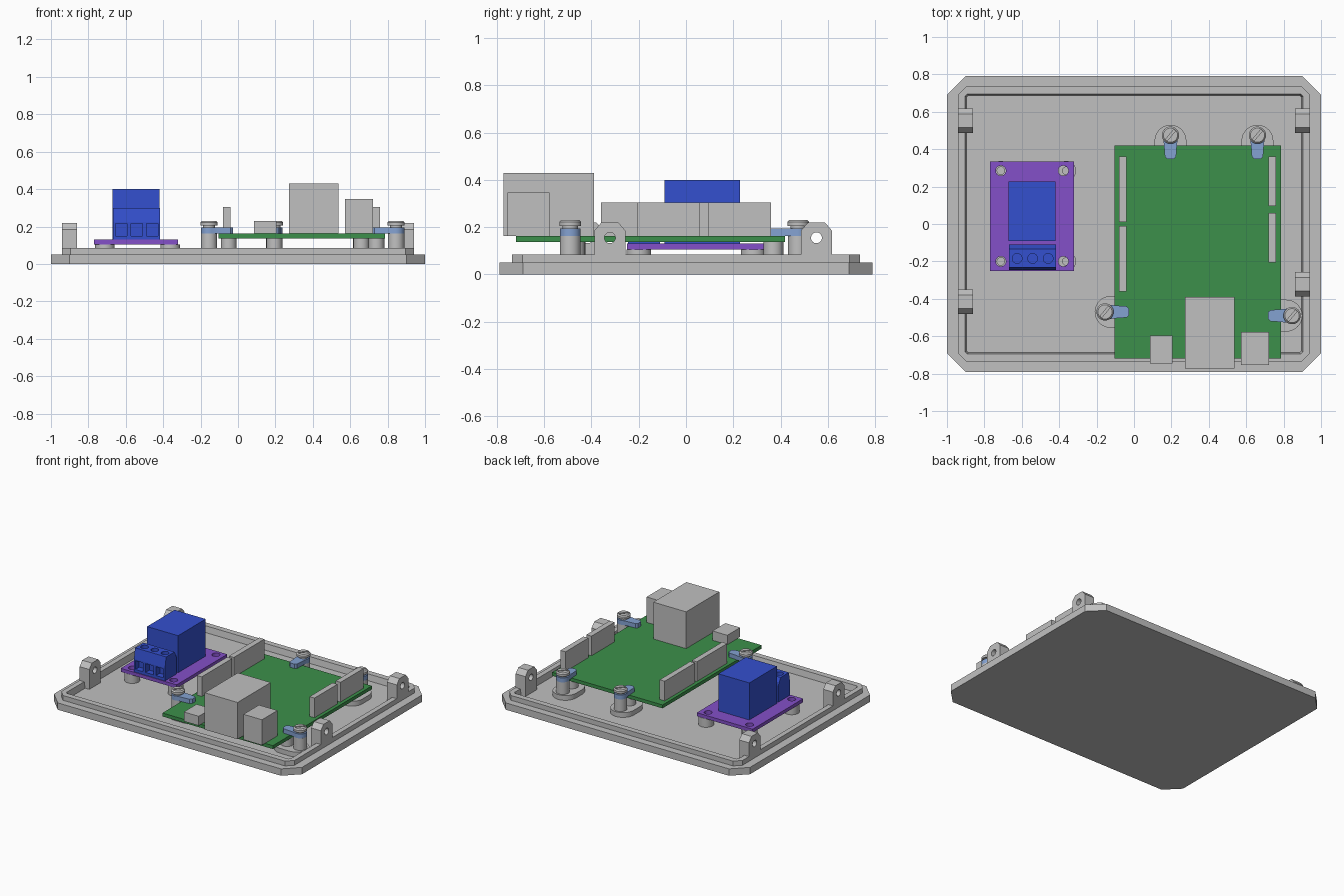
import bpy, bmesh, math
from mathutils import Matrix, Vector

if "Cube" in bpy.data.objects:
    bpy.data.objects.remove(bpy.data.objects["Cube"])


def mat(name, rgb):
    m = bpy.data.materials.new(name)
    m.diffuse_color = (*rgb, 1)
    m.use_nodes = True
    m.node_tree.nodes["Principled BSDF"].inputs["Base Color"].default_value = m.diffuse_color
    return m


GREY = mat("light grey plastic", (0.53, 0.53, 0.53))
GREEN = mat("circuit green", (0.045, 0.28, 0.07))
PURPLE = mat("board purple", (0.23, 0.08, 0.58))
BLUE = mat("relay blue", (0.034, 0.08, 0.62))
CLIP = mat("clip pale blue", (0.23, 0.36, 0.64))


def finish(bm, name, m, smooth=False):
    bmesh.ops.recalc_face_normals(bm, faces=bm.faces)
    me = bpy.data.meshes.new(name)
    bm.to_mesh(me)
    bm.free()
    o = bpy.data.objects.new(name, me)
    bpy.context.collection.objects.link(o)
    if m:
        me.materials.append(m)
    if smooth:
        bpy.ops.object.select_all(action='DESELECT')
        o.select_set(True)
        bpy.context.view_layer.objects.active = o
        bpy.ops.object.shade_smooth_by_angle(angle=math.radians(35))
    return o


def loft(name, loops, m, smooth=False):
    """Bridge equal-length point loops and cap both ends."""
    bm = bmesh.new()
    rings = [[bm.verts.new(p) for p in lp] for lp in loops]
    n = len(rings[0])
    for a, b in zip(rings, rings[1:]):
        for i in range(n):
            j = (i + 1) % n
            bm.faces.new((a[i], a[j], b[j], b[i]))
    bm.faces.new(rings[0])
    bm.faces.new(rings[-1])
    return finish(bm, name, m, smooth)


def box(name, x0, x1, y0, y1, z0, z1, m):
    pts = [(x0, y0), (x1, y0), (x1, y1), (x0, y1)]
    return loft(name, [[(x, y, z) for x, y in pts] for z in (z0, z1)], m)


def circle(x, y, r, n=32):
    return [(x + r * math.cos(2 * math.pi * i / n), y + r * math.sin(2 * math.pi * i / n)) for i in range(n)]


def cyl(name, x, y, steps, m):
    """Turned part: steps are (radius, z) pairs."""
    return loft(name, [[(px, py, z) for px, py in circle(x, y, r)] for r, z in steps], m, True)


def side_prism(name, x0, x1, yz, m):
    return loft(name, [[(x, y, z) for y, z in yz] for x in (x0, x1)], m)


def cut(o, cutters):
    for c in cutters:
        md = o.modifiers.new("cut", 'BOOLEAN')
        md.operation = 'DIFFERENCE'
        md.solver = 'EXACT'
        md.object = c
        bpy.context.view_layer.objects.active = o
        bpy.ops.object.modifier_apply(modifier=md.name)
        bpy.data.objects.remove(c)


# tray with raised lip and recessed floor
def octagon(hx, hy, c, z):
    q = [(hx, hy - c), (hx - c, hy)]
    p = q + [(-x, y) for x, y in reversed(q)]
    return [(x, y, z) for x, y in p + [(-x, -y) for x, y in p]]


loft("tray_base", [octagon(1, .79, .1, 0), octagon(1, .79, .1, .05),
                   octagon(.94, .737, .045, .05), octagon(.94, .737, .045, .085),
                   octagon(.903, .695, .012, .085), octagon(.895, .687, .01, .04)], GREY)

# hinge tabs with cross holes
for sx, yc in ((-1, .552), (1, .552), (-1, -.415), (1, -.322)):
    w = .066
    xa, xb = sorted((sx * .94, sx * .862))
    tab = side_prism("cover_tab", xa, xb, [(yc - w, .04), (yc + w, .04), (yc + w, .185), (yc + w - .03, .22),
                                           (yc - w + .03, .22), (yc - w, .185)], GREY)
    hole = loft("hole_cutter", [[(x, y, z) for y, z in circle(yc, .155, .023)] for x in (xa - .05, xb + .05)], None)
    cut(tab, [hole])

# main board with headers and connectors
box("main_board", -.105, .785, -.72, .42, .137, .162, GREEN)
for x0, x1, y0, y1 in ((-.08, -.04, .01, .36), (-.08, -.04, -.36, -.01), (.72, .76, .095, .36), (.72, .76, -.205, .06)):
    box("pin_header", x0, x1, y0, y1, .162, .305, GREY)
box("small_connector", .085, .205, -.745, -.597, .162, .23, GREY)
box("network_socket", .272, .537, -.772, -.39, .162, .43, GREY)
box("power_socket", .573, .722, -.755, -.577, .162, .347, GREY)

# screw posts, board rests and clamping clips: position and inward direction
for x, y, ang in ((.195, .475, -90), (.66, .475, -90), (-.155, -.47, 0), (.845, -.49, 180)):
    M = Matrix.Translation((x, y, 0)) @ Matrix.Rotation(math.radians(ang), 4, 'Z')

    def prism(name, pts, z0, z1, m, smooth=False):
        return loft(name, [[M @ Vector((px, py, z)) for px, py in pts] for z in (z0, z1)], m, smooth)

    def arc(cx, r, a0, a1, n=16):
        return [(cx + r * math.cos(math.radians(a0 + (a1 - a0) * i / n)),
                 r * math.sin(math.radians(a0 + (a1 - a0) * i / n))) for i in range(n + 1)]

    pad = arc(.03, .085, 90, 270) + arc(.105, .085, -90, 90)
    prism("post_pad", pad, .04, .075, GREY, True)
    rest = M @ Vector((.105, 0, 0))
    cyl("screw_post", x, y, [(.044, .075), (.044, .163)], GREY)
    cyl("board_rest", rest.x, rest.y, [(.042, .075), (.042, .137)], GREY)
    prism("board_clip", arc(0, .044, 60, 300) + [(.06, -.034), (.115, -.03), (.128, -.018),
                                                 (.128, .018), (.115, .03), (.06, .034)], .163, .195, CLIP, True)
    screw = cyl("clip_screw", x, y, [(.032, .195), (.032, .206), (.046, .206), (.046, .222), (.038, .23)], GREY)
    s = Matrix.Translation((x, y, 0)) @ Matrix.Rotation(math.radians(50), 4, 'Z')
    slot = loft("slot_cutter", [[s @ Vector((px, py, z)) for px, py in
                                 ((-.034, -.006), (.034, -.006), (.034, .006), (-.034, .006))]
                                for z in (.218, .25)], None)
    cut(screw, [slot])

# relay board on four hollow standoffs
relay_board = box("relay_board", -.77, -.32, -.25, .333, .105, .13, PURPLE)
spots = [(x, y) for x in (-.712, -.378) for y in (-.2, .285)]
cut(relay_board, [loft("hole_cutter", [[(a, b, z) for a, b in circle(x, y, .027)] for z in (.09, .15)], None)
                  for x, y in spots])
for x, y in spots:
    cx = x if x < -.5 else -.362
    cyl("relay_standoff", cx, y, [(.052, .04), (.052, .105), (.02, .105), (.02, .06)], GREY)

# relay and screw terminal
box("relay_block", -.67, -.42, -.09, .228, .13, .4, BLUE)
term = side_prism("screw_terminal", -.667, -.417,
                  [(-.245, .13), (-.245, .225), (-.232, .3), (-.135, .3), (-.11, .25), (-.11, .13)], BLUE)
cutters = []
for x in (-.625, -.542, -.459):
    cutters.append(box("wire_cutter", x - .031, x + .031, -.3, -.2, .15, .215, None))
    cutters.append(loft("screw_cutter", [[(a, b, z) for a, b in circle(x, -.184, .026)] for z in (.27, .33)], None))
cut(term, cutters)
